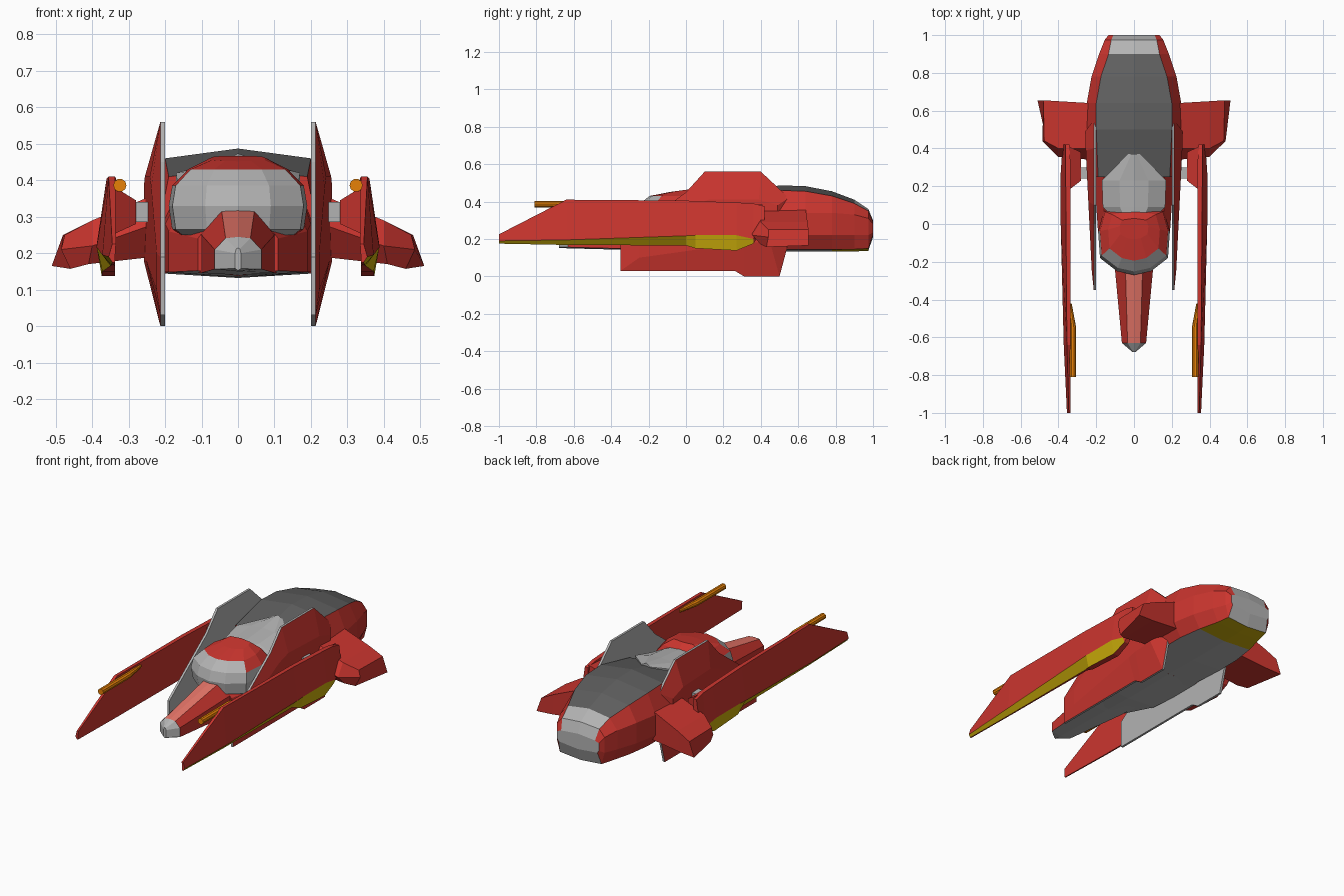
import bpy, bmesh, math

if "Cube" in bpy.data.objects:
    bpy.data.objects.remove(bpy.data.objects["Cube"])

def material(name, rgb):
    m = bpy.data.materials.new(name)
    m.diffuse_color = (*rgb, 1)
    m.use_nodes = True
    m.node_tree.nodes["Principled BSDF"].inputs["Base Color"].default_value = m.diffuse_color
    return m

MATS = [material("red", (.60, .036, .028)), material("light grey", (.45, .45, .45)),
        material("dark grey", (.115, .115, .115)), material("yellow", (.60, .42, .003)),
        material("orange", (.80, .22, .002)), material("pale red", (.80, .18, .14))]
RED, LIGHT, DARK, YELLOW, ORANGE, PALE = range(6)

def loft(name, rings, colour, mirror=False):
    """Skin closed rings of 3D points; colour(ring, strip, centre) picks the material.
    End caps get strip -1."""
    bm = bmesh.new()
    vs = [[bm.verts.new(p) for p in r] for r in rings]
    n = len(rings[0])
    faces = []
    for i in range(len(vs) - 1):
        for k in range(n):
            j = (k + 1) % n
            faces.append((bm.faces.new((vs[i][k], vs[i][j], vs[i + 1][j], vs[i + 1][k])), i, k))
    faces.append((bm.faces.new(vs[0]), 0, -1))
    faces.append((bm.faces.new(vs[-1]), len(vs) - 1, -1))
    for f, i, k in faces:
        f.material_index = colour(i, k, f.calc_center_median())
    bmesh.ops.recalc_face_normals(bm, faces=bm.faces)
    me = bpy.data.meshes.new(name)
    bm.to_mesh(me)
    bm.free()
    for m in MATS:
        me.materials.append(m)
    ob = bpy.data.objects.new(name, me)
    bpy.context.collection.objects.link(ob)
    if mirror:
        ob.modifiers.new("mirror", 'MIRROR')
    return ob

def section(y, half):
    """Full ring at y from a right half listed bottom centre to top centre."""
    pts = half + [(-x, z) for x, z in half[-2:0:-1]]
    return [(x, y, z) for x, z in pts]

def fold(k, h):
    """Strip number on the right half that matches strip k."""
    return k if k < h - 1 else 2 * (h - 1) - 1 - k

def box(name, x0, x1, y0, y1, z0, z1, mat):
    ring = lambda x: [(x, y0, z0), (x, y1, z0), (x, y1, z1), (x, y0, z1)]
    loft(name, [ring(x0), ring(x1)], lambda i, k, c: mat, True)

# rear hull: y, bottom z, bottom w, widest w, side z low/high, shoulder w/z, ridge z
HULL = [(.25, .135, .19, .20, .20, .36, .19, .41, .43),
        (.50, .132, .20, .255, .22, .34, .20, .46, .487),
        (.64, .132, .20, .25, .22, .34, .20, .455, .482),
        (.78, .132, .18, .225, .22, .34, .175, .43, .455),
        (.90, .133, .15, .185, .22, .33, .135, .39, .41),
        (.975, .137, .135, .155, .22, .31, .12, .35, .36),
        (1.0, .21, .125, .135, .235, .28, .11, .29, .30)]

def hull_colour(i, k, c):
    if k < 0:
        return LIGHT if i else RED
    s = fold(k, 6)
    if s == 4:
        return LIGHT if c.y > .9 else DARK
    if s == 0:
        return LIGHT if i == 5 or c.y < .8 else YELLOW
    return RED

loft("rear_hull", [section(y, [(0, zb), (wb, zb + .012), (w, zl), (w, zh), (ws, zs), (0, zt)])
                   for y, zb, wb, w, zl, zh, ws, zs, zt in HULL], hull_colour)

# belly between the side plates, grey underneath
loft("belly", [section(y, [(0, zb), (w, zb + .014), (w, zs), (w * .8, zt), (0, zt)])
               for y, zb, w, zs, zt in [(-.22, .138, .11, .24, .27), (-.05, .134, .19, .26, .31),
                                        (.1, .134, .2, .28, .36), (.3, .134, .2, .3, .4)]],
     lambda i, k, c: LIGHT if k >= 0 and fold(k, 5) == 0 else RED)

# long nose with a pale strip on top and a grey wedge tip
def nose_colour(i, k, c):
    if i == 0:
        return LIGHT
    s = fold(k, 5)
    return (LIGHT, RED, RED, PALE)[s] if k >= 0 else RED

loft("nose", [section(y, [(0, zb), (w, zb + .006), (w, zs), (wt, zt - .004), (0, zt)])
              for y, zb, w, zs, wt, zt in [(-.678, .152, .008, .2, .005, .215),
                                           (-.63, .15, .064, .21, .034, .245),
                                           (-.25, .14, .1, .25, .045, .32),
                                           (-.1, .14, .11, .26, .045, .33)]], nose_colour)

# cockpit dome: one faceted outline, scaled at each level
OUT = [(0, -.27), (.09, -.25), (.18, -.18), (.19, -.04), (.16, .07), (0, .1)]
OUT += [(-x, y) for x, y in OUT[-2:0:-1]]
loft("cockpit", [[(x * sx, y * sy, z + lift * (y + .27)) for x, y in OUT]
                 for z, sx, sy, lift in [(.25, .85, .85, 0), (.265, .95, .96, 0), (.33, 1, 1, 0),
                                         (.385, .95, .93, 0), (.43, .72, .72, 0),
                                         (.452, .4, .3, .04)]],
     lambda i, k, c: LIGHT if c.y < -.1 and c.z < .425 and i < 4 else RED)

# light spine running from the cockpit up to the roof
loft("spine", [section(y, [(0, .3), (w, .32), (w, zs), (w * .45, zt - .008), (0, zt)])
               for y, w, zs, zt in [(.02, .1, .38, .435), (.09, .165, .385, .44),
                                    (.23, .17, .42, .452), (.37, .03, .458, .474)]],
     lambda i, k, c: LIGHT)

# tall side plates: thin grey sheet with a red bulged outer skin
SHEET = [(-.35, .03), (.26, .03), (.31, 0), (.5, 0), (.54, .15), (.55, .42),
         (.4, .56), (.1, .56), (0, .45), (-.35, .19)]
BULGE = [(-.25, .1), (.25, .17), (.31, .18), (.45, .18), (.49, .22), (.49, .38),
         (.39, .41), (.12, .41), (.04, .38), (-.25, .2)]
loft("side_plate", [[(.2, y, z) for y, z in SHEET], [(.213, y, z) for y, z in SHEET],
                    [(.236 + .05 * min(y, .45), y, z) for y, z in BULGE]],
     lambda i, k, c: LIGHT if i == 0 else RED, True)

# long outer blades with a yellow lower edge: y, inner x, top x, outer x, edge x, z top/mid/bottom
BLADE = [(-1, .335, .345, .355, .345, .225, .19, .175),
         (-.64, .337, .355, .372, .348, .41, .195, .168),
         (0, .335, .36, .388, .35, .405, .217, .165),
         (.05, .335, .36, .388, .372, .403, .22, .15),
         (.27, .335, .362, .388, .374, .395, .22, .138),
         (.36, .338, .362, .382, .37, .39, .2, .175),
         (.42, .342, .362, .376, .365, .375, .28, .26)]
loft("outer_blade", [[(xi, y, zt), (xt, y, zt), (xo, y, zm), (xe, y, zb), (xi + .003, y, zb)]
                     for y, xi, xt, xo, xe, zt, zm, zb in BLADE],
     lambda i, k, c: YELLOW if k == 2 and i < 5 else RED, True)

# gun barrels along the inside of the blades
def circle(y, r, x=.324, z=.386, n=10):
    return [(x + r * math.cos(2 * math.pi * a / n), y, z + r * math.sin(2 * math.pi * a / n))
            for a in range(n)]

loft("gun_barrel", [circle(-.81, .018), circle(-.55, .018), circle(-.42, .01, .34)],
     lambda i, k, c: ORANGE, True)

# struts joining blades to side plates
box("strut_joint", .24, .285, .24, .30, .285, .34, LIGHT)
loft("strut", [[(x, y0, z0), (x, y1, z0), (x, y1, z1), (x, y0, z1)]
               for x, y0, y1, z0, z1 in [(.28, .23, .38, .28, .345), (.345, .18, .41, .25, .385)]],
     lambda i, k, c: RED, True)

# drooping rear winglets
loft("winglet", [
    [(.23, .34, .28), (.23, .40, .36), (.23, .64, .36), (.23, .64, .19), (.23, .40, .19)],
    [(.40, .355, .22), (.40, .40, .29), (.40, .65, .29), (.41, .65, .17), (.41, .40, .17)],
    [(.485, .44, .21), (.475, .44, .25), (.48, .655, .25), (.511, .655, .165), (.46, .43, .157)]],
     lambda i, k, c: RED, True)
